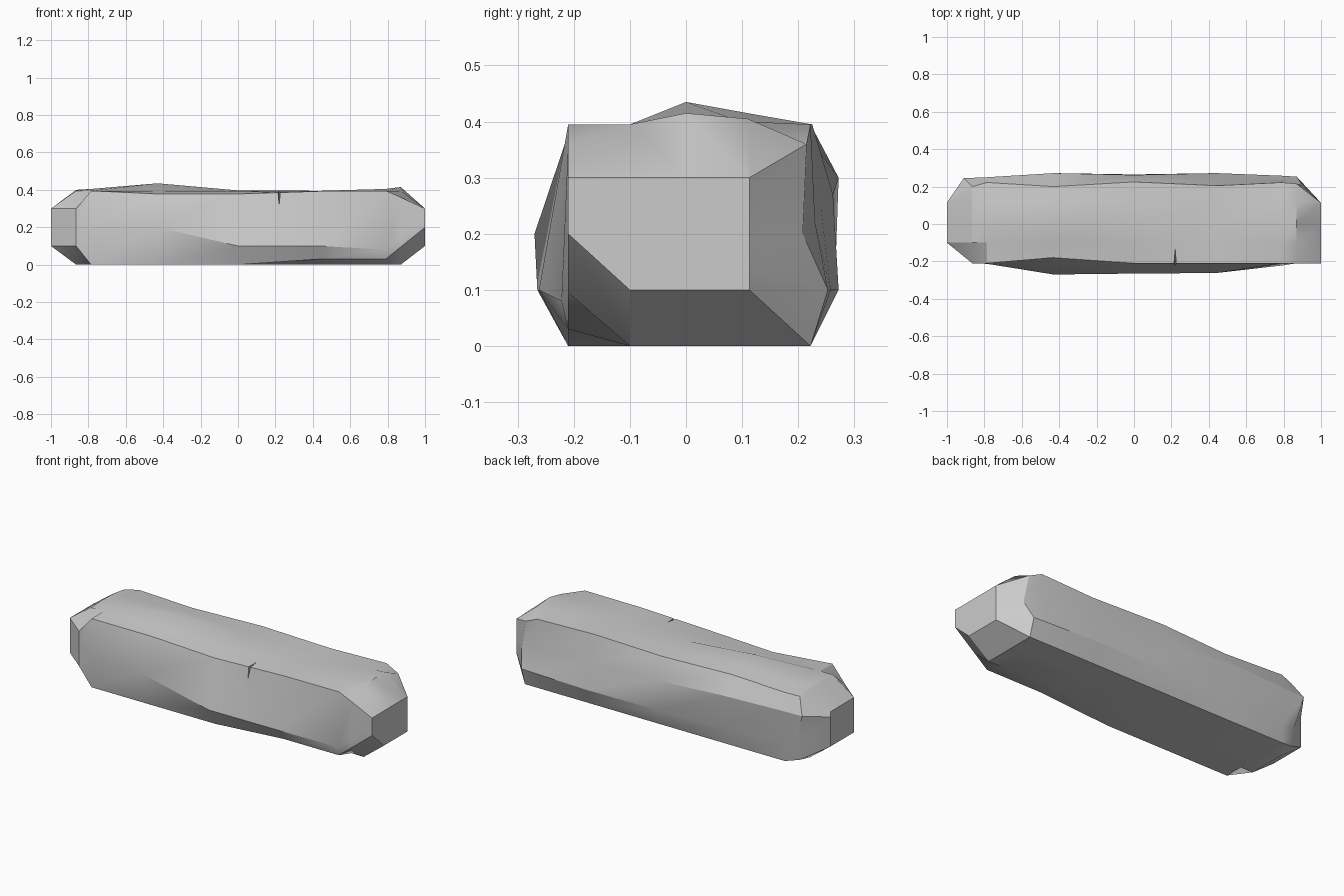
import bpy, bmesh
from mathutils import Vector

if "Cube" in bpy.data.objects:
    bpy.data.objects.remove(bpy.data.objects["Cube"])


def make_object(name, bm):
    bmesh.ops.recalc_face_normals(bm, faces=bm.faces[:])
    me = bpy.data.meshes.new(name)
    bm.to_mesh(me)
    bm.free()
    ob = bpy.data.objects.new(name, me)
    bpy.context.collection.objects.link(ob)
    return ob


def ring(x, front, ridge, back, floor=0.0, shoulder=0.395):
    """Twelve-point cross-section: bottom, front side, top, back side."""
    top = [(-.10, shoulder), (0, ridge), (.11, (shoulder + ridge) / 2)]
    pts = [(-.10, floor)] + front + top + back + [(.11, floor)]
    return [Vector((x, y, z)) for y, z in pts]


# Cross-sections: front low/mid/high, ridge height, back top/high/low/bottom
rings = [
    ring(-1, [(-.10, .10), (-.10, .20), (-.10, .30)], .30,
         [(.115, .30), (.115, .27), (.115, .13), (.115, .10)], .10, .30),
    ring(-.865, [(-.21, .10), (-.21, .20), (-.21, .30)], .40,
         [(.20, .385), (.245, .30), (.225, .12), (.20, .02)]),
    ring(-.785, [(-.21, 0), (-.213, .19), (-.21, .395)], .405,
         [(.222, .395), (.25, .30), (.23, .10), (.222, 0)]),
    ring(-.43, [(-.21, 0), (-.27, .20), (-.18, .378)], .435,
         [(.20, .395), (.272, .30), (.245, .10), (.222, 0)]),
    ring(0, [(-.21, 0), (-.265, .10), (-.21, .378)], .397,
         [(.225, .395), (.262, .27), (.265, .10), (.222, 0)]),
    ring(.44, [(-.21, .03), (-.262, .10), (-.21, .393)], .395,
         [(.205, .395), (.24, .25), (.272, .10), (.222, 0)]),
    ring(.79, [(-.21, .03), (-.222, .08), (-.21, .395)], .405,
         [(.222, .395), (.23, .22), (.258, .10), (.222, 0)]),
    ring(.87, [(-.21, .095), (-.21, .14), (-.21, .36)], .415,
         [(.215, .36), (.208, .20), (.253, .10), (.222, 0)]),
    ring(1, [(-.21, .20), (-.21, .25), (-.21, .30)], .30,
         [(.113, .30), (.113, .20), (.113, .14), (.113, .10)], .10, .30),
]
rings[1][8].x = -.91
rings[-2][8].x = .90

# Loft the stone body
bm = bmesh.new()
loops = [[bm.verts.new(p) for p in r] for r in rings]
n = len(loops[0])
for a, b in zip(loops, loops[1:]):
    for i in range(n):
        j = (i + 1) % n
        bm.faces.new((a[i], a[j], b[j], b[i]))
bm.faces.new(loops[0])
bm.faces.new(loops[-1])
bmesh.ops.remove_doubles(bm, verts=bm.verts[:], dist=.0005)
stone = make_object("stone_block", bm)

# Small crack in the top front edge
bm = bmesh.new()
outline = [(.205, -.28, .42), (.235, -.28, .42), (.22, -.09, .42), (.22, -.26, .29)]
v = [bm.verts.new(p) for p in outline]
for f in ((0, 1, 2), (0, 1, 3), (1, 2, 3), (2, 0, 3)):
    bm.faces.new([v[i] for i in f])
cutter = make_object("crack_cutter", bm)
cutter.hide_render = True
cutter.hide_set(True)
mod = stone.modifiers.new("crack", 'BOOLEAN')
mod.operation = 'DIFFERENCE'
mod.object = cutter
mod.solver = 'EXACT'

bpy.context.view_layer.objects.active = stone
stone.select_set(True)
bpy.ops.object.modifier_apply(modifier=mod.name)
bpy.data.objects.remove(cutter)
bpy.ops.object.shade_smooth_by_angle(angle=0.52)
